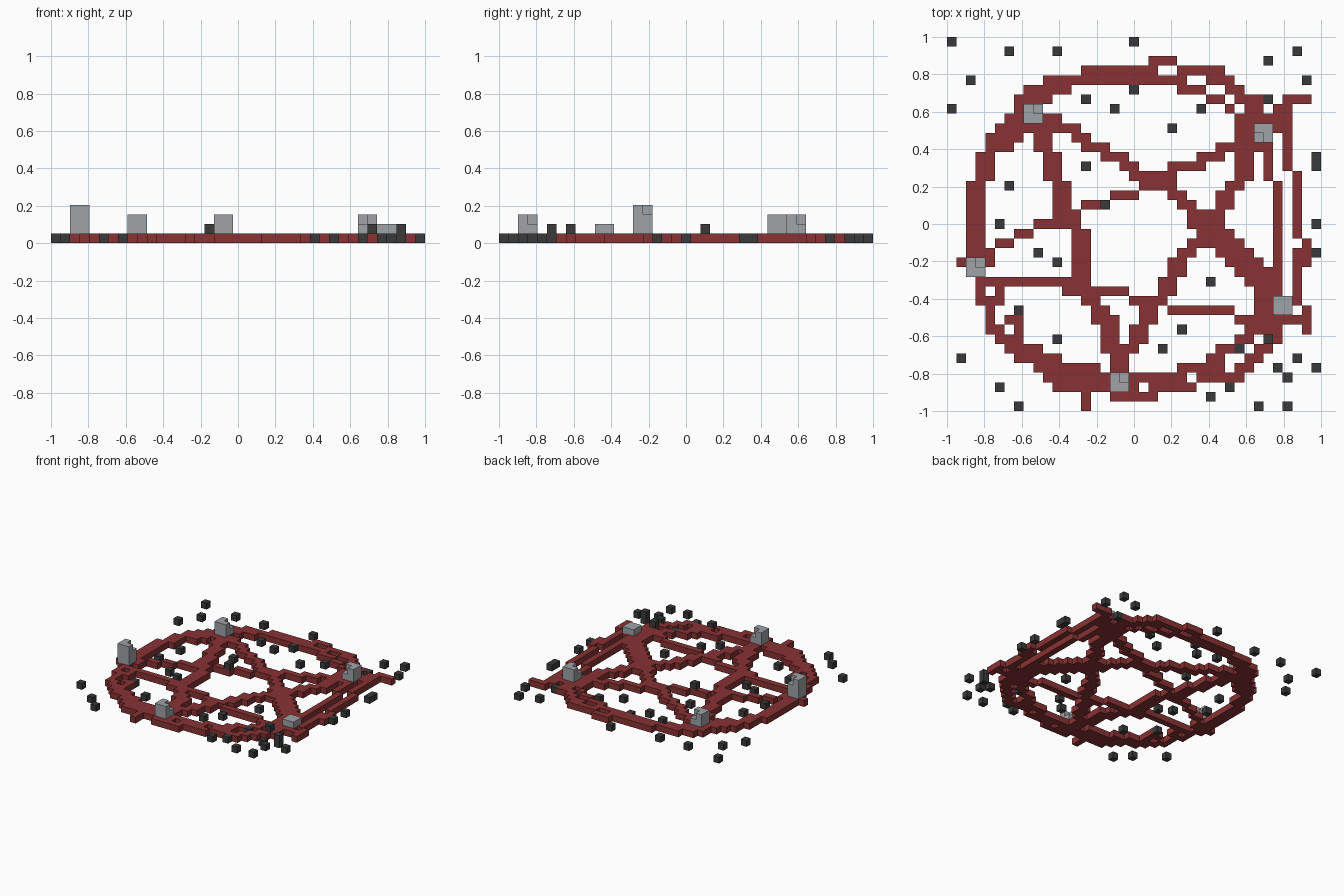
import bpy, bmesh, math

if "Cube" in bpy.data.objects:
    bpy.data.objects.remove(bpy.data.objects["Cube"])

N = 39              # cells along each side
S = 2.0 / N         # cell size


def material(name, rgb):
    m = bpy.data.materials.new(name)
    m.use_nodes = True
    m.diffuse_color = (*rgb, 1)
    m.node_tree.nodes["Principled BSDF"].inputs["Base Color"].default_value = (*rgb, 1)
    return m


RED = material("dark red", (0.25, 0.032, 0.034))
GREY = material("candle grey", (0.35, 0.37, 0.39))
COAL = material("charcoal", (0.042, 0.042, 0.044))


def stroke(cells, w, h, *pts):
    """Drag a w by h cell brush along a path of (column, row) points."""
    for (c0, r0), (c1, r1) in zip(pts, pts[1:] or pts):
        n = max(abs(c1 - c0), abs(r1 - r0), 1)
        for i in range(n + 1):
            c = math.floor(c0 + (c1 - c0) * i / n + 0.5)
            r = math.floor(r0 + (r1 - r0) * i / n + 0.5)
            cells |= {(c + a, r + b, 0) for a in range(w) for b in range(h)}


# corner offsets of each cube side, keyed by the neighbour direction
SIDES = {
    (1, 0, 0): [(1, 0, 0), (1, 1, 0), (1, 1, 1), (1, 0, 1)],
    (-1, 0, 0): [(0, 0, 0), (0, 0, 1), (0, 1, 1), (0, 1, 0)],
    (0, 1, 0): [(0, 1, 0), (0, 1, 1), (1, 1, 1), (1, 1, 0)],
    (0, -1, 0): [(0, 0, 0), (1, 0, 0), (1, 0, 1), (0, 0, 1)],
    (0, 0, 1): [(0, 0, 1), (1, 0, 1), (1, 1, 1), (0, 1, 1)],
    (0, 0, -1): [(0, 0, 0), (0, 1, 0), (1, 1, 0), (1, 0, 0)],
}


def build(name, cells, mat):
    """Make one block mesh from cells, keeping only the exposed sides."""
    solid = {(c, N - 1 - r, z) for c, r, z in cells}
    bm = bmesh.new()
    for x, y, z in sorted(solid):
        for d, corners in SIDES.items():
            if (x + d[0], y + d[1], z + d[2]) not in solid:
                bm.faces.new([bm.verts.new(((x + a) * S - 1, (y + b) * S - 1, (z + e) * S))
                              for a, b, e in corners])
    bmesh.ops.remove_doubles(bm, verts=bm.verts, dist=1e-4)
    me = bpy.data.meshes.new(name)
    bm.to_mesh(me)
    bm.free()
    me.materials.append(mat)
    ob = bpy.data.objects.new(name, me)
    bpy.context.collection.objects.link(ob)


# scattered coals, flat on the ground
coals = [(0, 0), (6, 1), (11, 1), (19, 0), (2, 4), (0, 7), (36, 1), (33, 2), (37, 4),
         (14, 6), (19, 5), (17, 7), (26, 7), (33, 6), (23, 9), (14, 13), (6, 15),
         (5, 19), (9, 22), (11, 23), (38, 12), (38, 13), (38, 19), (38, 22), (27, 25)]
coals += [(7, 28), (11, 31), (1, 33), (5, 36), (7, 38), (24, 30), (22, 32), (30, 32),
          (29, 36), (27, 37), (36, 33), (34, 34), (35, 35), (38, 34), (32, 38), (35, 38)]
coal_cells = {(c, r, 0) for c, r in coals}
# coals lying one level higher
coal_cells |= {(16, 17, 1), (33, 31, 1), (36, 33, 1)}

# outer ring: back edge
ring = set()
stroke(ring, 1, 1, (21, 2), (23, 2))
stroke(ring, 1, 2, (14, 3), (21, 3))
stroke(ring, 1, 1, (10, 4), (24, 4))
stroke(ring, 1, 1, (9, 5), (12, 5))
stroke(ring, 1, 1, (24, 3), (28, 3))
stroke(ring, 1, 1, (27, 4), (29, 4))
stroke(ring, 2, 1, (29, 5), (31, 6), (31, 7))
stroke(ring, 1, 1, (24, 5), (26, 5), (27, 6), (28, 6), (29, 7))
# outer ring: right-hand sweep
stroke(ring, 3, 2, (8, 5), (5, 9))
stroke(ring, 3, 1, (4, 10), (4, 11))
stroke(ring, 2, 1, (3, 12), (3, 14))
stroke(ring, 2, 1, (2, 15), (2, 24))
stroke(ring, 1, 1, (1, 23))
stroke(ring, 1, 1, (3, 25), (3, 27), (4, 28), (4, 30))
stroke(ring, 1, 1, (5, 25), (5, 27), (4, 27))
# outer ring: front edge
stroke(ring, 2, 1, (4, 30), (5, 31), (6, 32))
stroke(ring, 1, 1, (6, 29), (7, 29), (7, 31))
stroke(ring, 4, 1, (6, 32), (9, 34))
stroke(ring, 1, 1, (9, 34), (15, 34))
stroke(ring, 1, 1, (10, 35), (24, 35))
stroke(ring, 1, 1, (11, 36), (25, 36))
stroke(ring, 1, 1, (17, 37), (21, 37))
stroke(ring, 1, 1, (14, 37), (14, 38))
stroke(ring, 2, 1, (24, 34), (27, 34), (27, 33), (28, 32), (30, 31), (31, 30))
stroke(ring, 1, 1, (26, 35), (30, 35))
stroke(ring, 2, 1, (30, 34), (31, 33), (33, 31))
stroke(ring, 1, 1, (34, 30), (34, 31))
# outer ring: left-hand side and its loose tips
stroke(ring, 1, 1, (37, 6), (35, 6), (35, 7))
stroke(ring, 1, 1, (34, 7), (35, 8), (35, 13), (36, 14), (36, 20), (37, 22), (37, 23))
stroke(ring, 1, 1, (36, 22), (36, 27), (37, 28), (37, 30))
stroke(ring, 1, 1, (33, 10), (33, 14), (34, 15), (34, 22), (34, 24))
ring -= {(20, 36, 0)} | coal_cells

# five-pointed star: one stroke per side, plus heavier knots
star = set()
stroke(star, 2, 1, (9, 9), (9, 11), (10, 12), (10, 14), (11, 16), (11, 18))
stroke(star, 2, 1, (12, 19), (13, 20), (13, 25), (14, 27), (15, 29))
stroke(star, 2, 2, (15, 28), (16, 30), (17, 34))
stroke(star, 2, 1, (10, 8), (13, 10), (18, 13), (22, 15), (24, 17))
stroke(star, 3, 2, (25, 18), (28, 21), (32, 25))
stroke(star, 2, 1, (31, 9), (29, 11), (26, 12), (24, 13), (20, 14))
stroke(star, 4, 2, (20, 14))
stroke(star, 1, 1, (19, 16), (17, 16), (16, 17), (14, 17), (13, 18))
stroke(star, 1, 1, (13, 19), (9, 19), (8, 20), (7, 20), (6, 21), (5, 21), (4, 22), (4, 23))
stroke(star, 2, 1, (31, 10), (30, 13), (29, 15), (27, 18))
stroke(star, 2, 1, (26, 20), (24, 22), (22, 25), (21, 27), (19, 30), (18, 32))
stroke(star, 1, 1, (3, 25), (12, 25))
stroke(star, 1, 1, (12, 26), (18, 26))
stroke(star, 1, 1, (19, 27), (22, 27), (23, 28), (29, 28), (30, 29), (36, 29))
stroke(star, 5, 2, (30, 8))
stroke(star, 2, 1, (32, 25), (32, 30))
stroke(star, 4, 2, (32, 27))
star -= ring | coal_cells

# candles: 2 by 2 columns, (column, row, top level, lowered corner)
candles = {
    "candle_back_right": (8, 7, 2, (9, 7)),
    "candle_back_left": (32, 9, 2, (32, 10)),
    "candle_right_tall": (2, 23, 3, (3, 23)),
    "candle_left_short": (34, 27, 1, None),
    "candle_front": (17, 35, 2, (18, 35)),
}

build("outer_ring", ring, RED)
build("star", star, RED)
build("coals", coal_cells, COAL)
for name, (c, r, top, low) in candles.items():
    cells = {(c + a, r + b, z) for a in (0, 1) for b in (0, 1) for z in range(1, top + 1)}
    if low:
        cells.discard((*low, top))
    build(name, cells, GREY)
